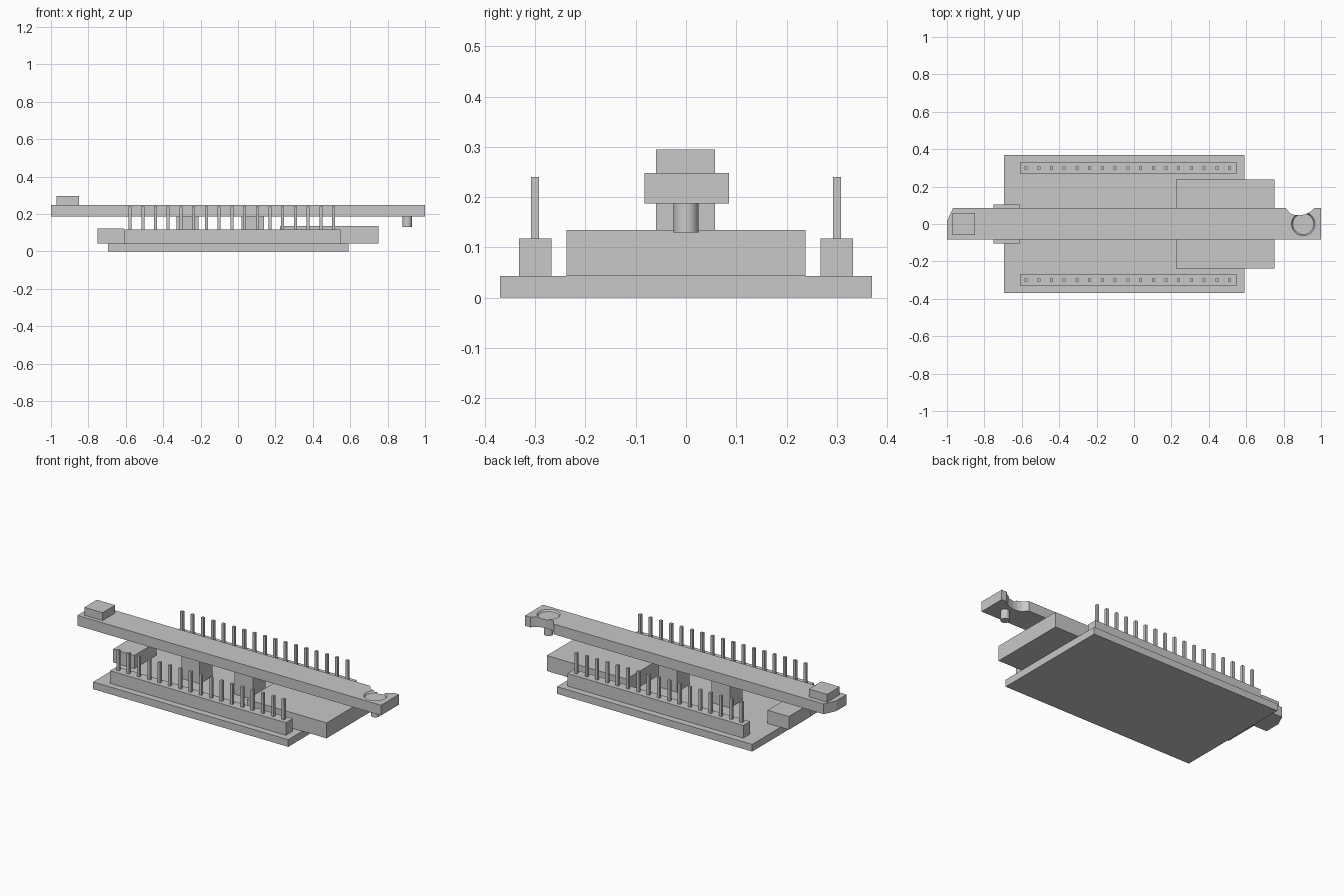
import bpy, bmesh, math

cube = bpy.data.objects.get("Cube")
if cube:
    bpy.data.objects.remove(cube, do_unlink=True)

grey = bpy.data.materials.new("light_grey")
grey.use_nodes = True
COLOUR = (0.58, 0.58, 0.58, 1)
grey.diffuse_color = COLOUR
grey.node_tree.nodes["Principled BSDF"].inputs["Base Color"].default_value = COLOUR


def finish(name, bm):
    bmesh.ops.recalc_face_normals(bm, faces=bm.faces)
    mesh = bpy.data.meshes.new(name)
    bm.to_mesh(mesh)
    bm.free()
    mesh.materials.append(grey)
    obj = bpy.data.objects.new(name, mesh)
    bpy.context.collection.objects.link(obj)
    return obj


def add_box(bm, x, y, z):
    verts = bmesh.ops.create_cube(bm, size=1)["verts"]
    for v in verts:
        for i, (lo, hi) in enumerate((x, y, z)):
            v.co[i] = lo if v.co[i] < 0 else hi


def box(name, x, y, z):
    bm = bmesh.new()
    add_box(bm, x, y, z)
    return finish(name, bm)


def cylinder(name, x, y, z, r_low, r_top):
    bm = bmesh.new()
    bmesh.ops.create_cone(bm, cap_ends=True, segments=40, radius1=r_low,
                          radius2=r_top, depth=z[1] - z[0])
    bmesh.ops.translate(bm, verts=bm.verts, vec=(x, y, sum(z) / 2))
    return finish(name, bm)


BOARD_TOP = 0.043
BAR_LOW, BAR_TOP = 0.187, 0.248

# circuit board and its mounted blocks
box("board", (-0.695, 0.59), (-0.37, 0.37), (0, BOARD_TOP))
box("large_module", (0.225, 0.75), (-0.238, 0.238), (BOARD_TOP, 0.135))
box("end_connector", (-0.75, -0.61), (-0.104, 0.104), (BOARD_TOP, 0.122))

# pin headers along both long edges
for side, y in (("front", -0.3), ("back", 0.3)):
    box(side + "_header", (-0.61, 0.548), (y - 0.032, y + 0.032), (BOARD_TOP, 0.118))
    bm = bmesh.new()
    for i in range(17):
        x = -0.577 + i * 0.068
        add_box(bm, (x - 0.008, x + 0.008), (y - 0.008, y + 0.008), (0.118, 0.24))
    finish(side + "_pins", bm)

# posts carrying the bar
for name, x in (("right_post", -0.27), ("left_post", 0.08)):
    box(name, (x - 0.06, x + 0.06), (-0.06, 0.058), (BOARD_TOP, BAR_LOW))

# long bar with a cut corner and a curved notch
outline = [(-1, -0.083), (1, -0.083), (1, 0.086), (0.965, 0.086), (0.945, 0.066),
           (0.92, 0.053), (0.89, 0.047), (0.86, 0.048), (0.835, 0.056),
           (0.81, 0.086), (-0.967, 0.086), (-1, 0.015)]
bm = bmesh.new()
face = bm.faces.new([bm.verts.new((x, y, BAR_LOW)) for x, y in outline])
top = bmesh.ops.extrude_face_region(bm, geom=[face])["geom"]
bmesh.ops.translate(bm, vec=(0, 0, BAR_TOP - BAR_LOW),
                    verts=[g for g in top if isinstance(g, bmesh.types.BMVert)])
bar = finish("bar", bm)

# shallow round recess in the bar
cutter = cylinder("recess_cutter", 0.905, 0, (BAR_TOP - 0.01, BAR_TOP + 0.01), 0.056, 0.07)
cutter.hide_render = True
cutter.hide_set(True)
mod = bar.modifiers.new("recess", "BOOLEAN")
mod.operation = "DIFFERENCE"
mod.solver = "EXACT"
mod.object = cutter

# peg under the bar and block on its other end
peg = cylinder("peg", 0.905, 0, (0.13, BAR_LOW), 0.025, 0.025)
box("top_block", (-0.97, -0.85), (-0.06, 0.058), (BAR_TOP, 0.295))

bpy.ops.object.select_all(action="DESELECT")
peg.select_set(True)
bpy.context.view_layer.objects.active = peg
bpy.ops.object.shade_smooth_by_angle(angle=math.radians(30))
